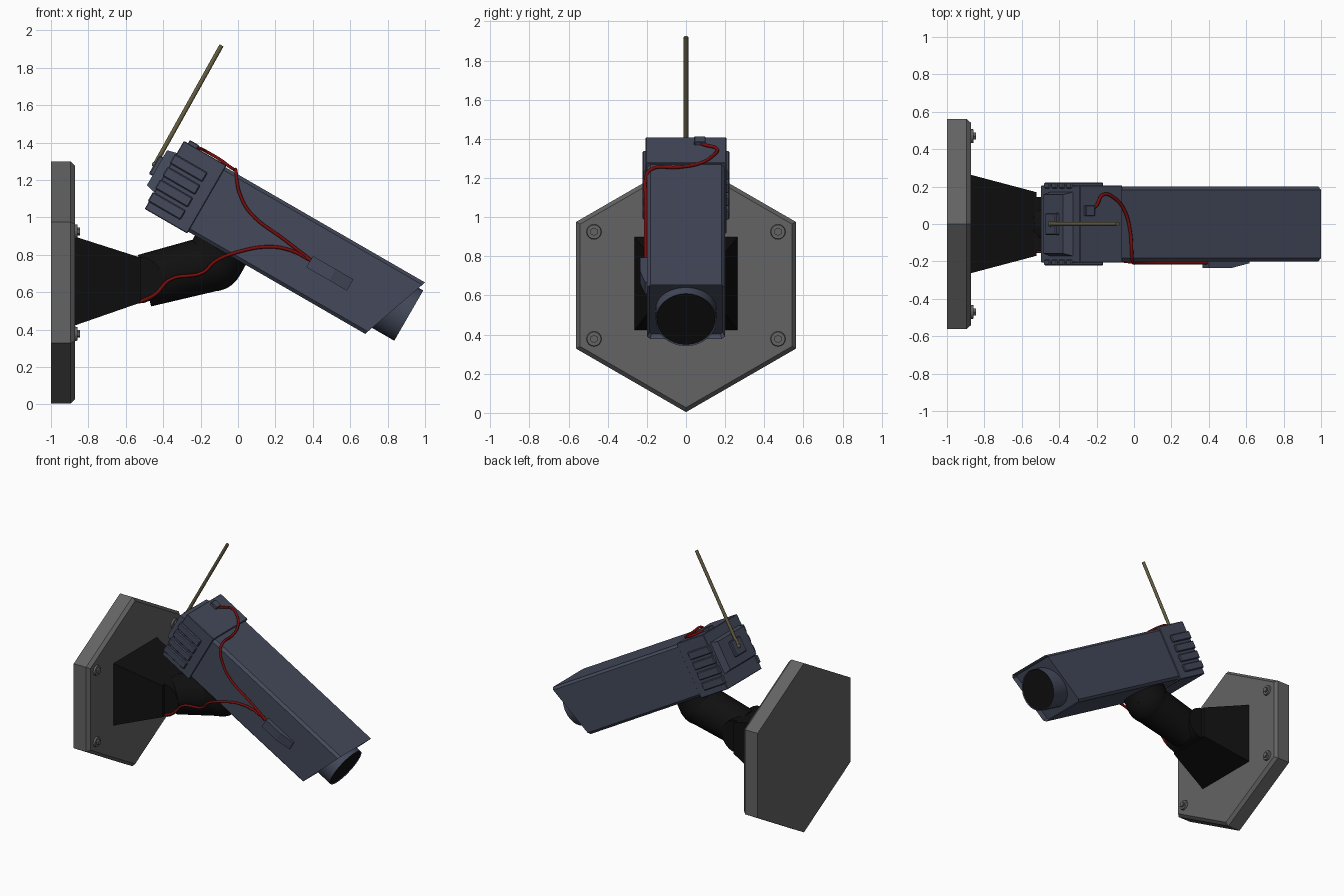
import bpy, bmesh, math
from mathutils import Matrix, Vector

if "Cube" in bpy.data.objects:
    bpy.data.objects.remove(bpy.data.objects["Cube"])

def mat(name, c):
    m = bpy.data.materials.new(name)
    m.diffuse_color = (*c, 1)
    m.use_nodes = True
    m.node_tree.nodes["Principled BSDF"].inputs["Base Color"].default_value = m.diffuse_color
    return m

BLUE = mat("slate blue", (0.058, 0.068, 0.105))
BLACK = mat("black", (0.005, 0.005, 0.005))
GREY = mat("plate grey", (0.125, 0.125, 0.125))
RED = mat("cable red", (0.19, 0.004, 0.004))
BRASS = mat("antenna olive", (0.13, 0.11, 0.055))

# camera frame: x along the lens axis, z out of the camera top, pitched 30 degrees down
CAM = Matrix.Rotation(math.radians(30), 4, 'Y')

def finish(name, bm, mats, matrix=None, smooth=False):
    if matrix:
        bm.transform(matrix)
    bmesh.ops.recalc_face_normals(bm, faces=bm.faces)
    me = bpy.data.meshes.new(name)
    bm.to_mesh(me)
    bm.free()
    for m in mats:
        me.materials.append(m)
    ob = bpy.data.objects.new(name, me)
    bpy.context.collection.objects.link(ob)
    if smooth:
        bpy.ops.object.select_all(action='DESELECT')
        ob.select_set(True)
        bpy.context.view_layer.objects.active = ob
        bpy.ops.object.shade_smooth_by_angle(angle=math.radians(35))
    return ob

def box_bm(x, y, z):
    bm = bmesh.new()
    bmesh.ops.create_cube(bm, size=1)
    for v in bm.verts:
        v.co = [lo + (hi - lo) * (c + 0.5) for c, (lo, hi) in zip(v.co, (x, y, z))]
    return bm

def box(name, x, y, z, m, matrix=None, bevel=0.0):
    bm = box_bm(x, y, z)
    if bevel:
        bmesh.ops.bevel(bm, geom=bm.edges[:], offset=bevel, segments=1, affect='EDGES')
    return finish(name, bm, [m], matrix)

def rod(name, a, b, r1, r2, m, seg=24):
    a, b = Vector(a), Vector(b)
    bm = bmesh.new()
    bmesh.ops.create_cone(bm, cap_ends=True, segments=seg, radius1=r1, radius2=r2, depth=(b - a).length)
    rot = (b - a).to_track_quat('Z', 'Y').to_matrix().to_4x4()
    return finish(name, bm, [m], Matrix.Translation((a + b) / 2) @ rot, True)

def ball(name, c, r, m):
    bm = bmesh.new()
    bmesh.ops.create_uvsphere(bm, u_segments=24, v_segments=14, radius=r)
    return finish(name, bm, [m], Matrix.Translation(c), True)

def cable(name, pts, r):
    cu = bpy.data.curves.new(name, 'CURVE')
    cu.dimensions = '3D'
    cu.bevel_depth = r
    cu.bevel_resolution = 2
    cu.resolution_u = 6
    cu.use_fill_caps = True
    sp = cu.splines.new('BEZIER')
    sp.bezier_points.add(len(pts) - 1)
    for p, co in zip(sp.bezier_points, pts):
        p.co = co
        p.handle_left_type = p.handle_right_type = 'AUTO'
    cu.materials.append(RED)
    bpy.context.collection.objects.link(bpy.data.objects.new(name, cu))

# hexagonal wall plate with a chamfered front rim
bm = bmesh.new()
rings = []
for x, r in ((-1, 0.648), (-0.895, 0.648), (-0.872, 0.625)):
    rings.append([bm.verts.new((x, r * math.sin(k * math.pi / 3), 0.652 + r * math.cos(k * math.pi / 3)))
                  for k in range(6)])
for a, b in zip(rings, rings[1:]):
    for k in range(6):
        bm.faces.new((a[k], a[(k + 1) % 6], b[(k + 1) % 6], b[k]))
bm.faces.new(rings[0])
bm.faces.new(rings[-1])
finish("wall_plate", bm, [GREY])

# four bolts with washers
for y in (-0.47, 0.47):
    for z in (0.378, 0.925):
        rod("bolt_washer", (-0.88, y, z), (-0.858, y, z), 0.04, 0.036, GREY, 16)
        rod("bolt_head", (-0.86, y, z), (-0.845, y, z), 0.021, 0.021, GREY, 6)

# tapered bracket foot
bm = box_bm((-0.88, -0.52), (-0.265, 0.265), (0.42, 0.90))
for v in bm.verts:
    if v.co.x > -0.6:
        v.co.y *= 0.64
        v.co.z = 0.665 + (v.co.z - 0.66) * 0.5
finish("bracket_foot", bm, [BLACK])

# arm: hinge knuckle, sloping tube, elbow and neck up to the camera
rod("arm_hinge", (-0.53, -0.145, 0.665), (-0.53, 0.145, 0.665), 0.125, 0.125, BLACK)
rod("arm_tube", (-0.50, 0, 0.662), (-0.13, 0, 0.757), 0.142, 0.15, BLACK)
ball("arm_elbow", (-0.13, 0, 0.762), 0.157, BLACK)
rod("arm_neck", (-0.13, 0, 0.762), (-0.08, 0, 0.85), 0.157, 0.157, BLACK)

# camera housing: slanted hood at the front, chamfered long edges, recessed front
bm = box_bm((-0.75, 0.40), (-0.2, 0.2), (0.667, 1.065))
for v in bm.verts:
    if v.co.x > 0 and v.co.z > 0.9:
        v.co.x = 0.54
long_edges = [e for e in bm.edges if abs(e.verts[0].co.x - e.verts[1].co.x) > 0.5]
bmesh.ops.bevel(bm, geom=long_edges, offset=0.018, segments=1, affect='EDGES')
bm.normal_update()
front = [f for f in bm.faces if f.normal.x > 0.7]
bmesh.ops.inset_region(bm, faces=front, thickness=0.014)
for v in {v for f in front for v in f.verts}:
    v.co.x -= 0.035
finish("camera_housing", bm, [BLUE], CAM)

# lens barrel with a black glass end
bm = bmesh.new()
bmesh.ops.create_cone(bm, cap_ends=True, segments=32, radius1=0.155, radius2=0.155, depth=0.25)
bm.normal_update()
end = [f for f in bm.faces if f.normal.z > 0.9]
bmesh.ops.inset_region(bm, faces=end, thickness=0.006)
for f in end:
    f.material_index = 1
    for v in f.verts:
        v.co.z -= 0.006
finish("lens_barrel", bm, [BLUE, BLACK],
       CAM @ Matrix.Translation((0.428, 0, 0.868)) @ Matrix.Rotation(math.pi / 2, 4, 'Y'), True)

# rear housing with cooling fins on both sides
box("rear_housing", (-0.955, -0.692), (-0.207, 0.207), (0.656, 1.076), BLUE, CAM, 0.004)
for k in range(4):
    z = 0.70 + k * 0.078
    for s in (-1, 1):
        y = sorted((s * 0.19, s * 0.222))
        box("cooling_fin", (-0.962, -0.76), y, (z, z + 0.058), BLUE, CAM, 0.006)

# rear cap, stepped plate and antenna socket
bm = box_bm((-1.008, -0.94), (-0.175, 0.175), (0.755, 1.005))
for v in bm.verts:
    if v.co.x < -1:
        v.co.y *= 0.9
        v.co.z = 0.88 + (v.co.z - 0.88) * 0.86
finish("rear_cap", bm, [BLUE], CAM)
box("antenna_socket", (-1.03, -0.99), (-0.06, 0.06), (0.83, 0.945), BLUE, CAM, 0.006)

# antenna
ball("antenna_pivot", (-0.444, 0, 1.283), 0.016, BRASS)
rod("antenna", (-0.444, 0, 1.283), (-0.088, 0, 1.92), 0.012, 0.012, BRASS, 12)

# top connector and tapered side connector
box("top_connector", (-0.93, -0.872), (0.042, 0.10), (1.07, 1.096), BLUE, CAM, 0.004)
bm = box_bm((-0.05, 0.20), (-0.235, -0.19), (0.818, 0.888))
bmesh.ops.bisect_plane(bm, geom=bm.verts[:] + bm.edges[:] + bm.faces[:],
                       plane_co=(0.09, 0, 0), plane_no=(1, 0, 0))
for v in bm.verts:
    if v.co.x > 0.15 and v.co.y < -0.2:
        v.co.y = -0.21
finish("side_connector", bm, [BLUE], CAM)

# cables
cable("upper_cable", [(-0.225, 0.075, 1.375), (-0.20, 0.10, 1.368), (-0.165, 0.157, 1.35),
                      (-0.10, 0.135, 1.312), (-0.05, 0.07, 1.275), (-0.02, -0.04, 1.255),
                      (-0.01, -0.185, 1.24), (-0.005, -0.207, 1.19), (0.01, -0.207, 1.125),
                      (0.064, -0.207, 1.027), (0.25, -0.207, 0.88), (0.40, -0.207, 0.765)], 0.009)
cable("lower_cable", [(0.40, -0.207, 0.765), (0.278, -0.207, 0.825), (0.17, -0.207, 0.843),
                      (0.01, -0.205, 0.818), (-0.123, -0.185, 0.765), (-0.187, -0.165, 0.706),
                      (-0.364, -0.155, 0.668), (-0.444, -0.15, 0.588), (-0.525, -0.145, 0.549)], 0.009)
